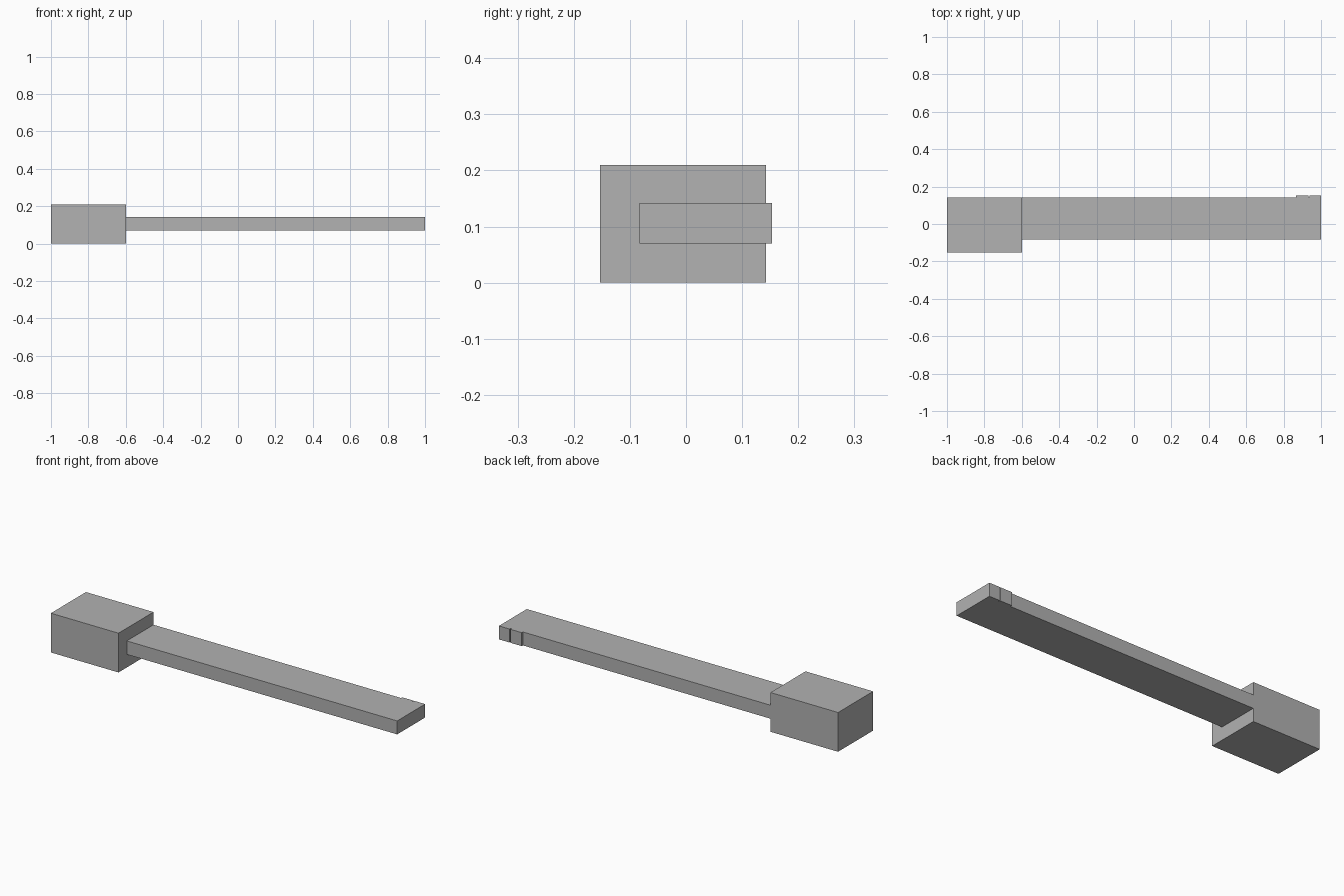
import bpy
import bmesh

cube = bpy.data.objects.get("Cube")
if cube:
    bpy.data.objects.remove(cube, do_unlink=True)

# One plain grey for every part
grey = bpy.data.materials.new("plain_grey")
grey.use_nodes = True
colour = (0.445, 0.445, 0.445, 1)
grey.diffuse_color = colour
bsdf = next(n for n in grey.node_tree.nodes if n.type == 'BSDF_PRINCIPLED')
bsdf.inputs["Base Color"].default_value = colour


def prism(name, outline, bottom, top):
    """Extrude a flat outline upward into a solid part."""
    bm = bmesh.new()
    base = bm.faces.new([bm.verts.new((x, y, bottom)) for x, y in outline])
    lifted = bmesh.ops.extrude_face_region(bm, geom=[base])["geom"]
    verts = [v for v in lifted if isinstance(v, bmesh.types.BMVert)]
    bmesh.ops.translate(bm, verts=verts, vec=(0, 0, top - bottom))
    bmesh.ops.recalc_face_normals(bm, faces=bm.faces)
    mesh = bpy.data.meshes.new(name)
    bm.to_mesh(mesh)
    bm.free()
    mesh.materials.append(grey)
    obj = bpy.data.objects.new(name, mesh)
    bpy.context.collection.objects.link(obj)
    return obj


joint, back, tip_back = -0.6, 0.143, 0.153

# Heavy block at the right end
prism("end_block", [(-1, -0.153), (joint, -0.153), (joint, back), (-1, back)], 0, 0.21)

# Long flat bar whose tip carries two raised teeth split by a fine slot
prism("long_bar", [
    (joint, -0.083), (1, -0.083), (1, tip_back),
    (0.938, tip_back), (0.938, back), (0.932, back), (0.932, tip_back),
    (0.865, tip_back), (0.865, back), (joint, back),
], 0.07, 0.142)
